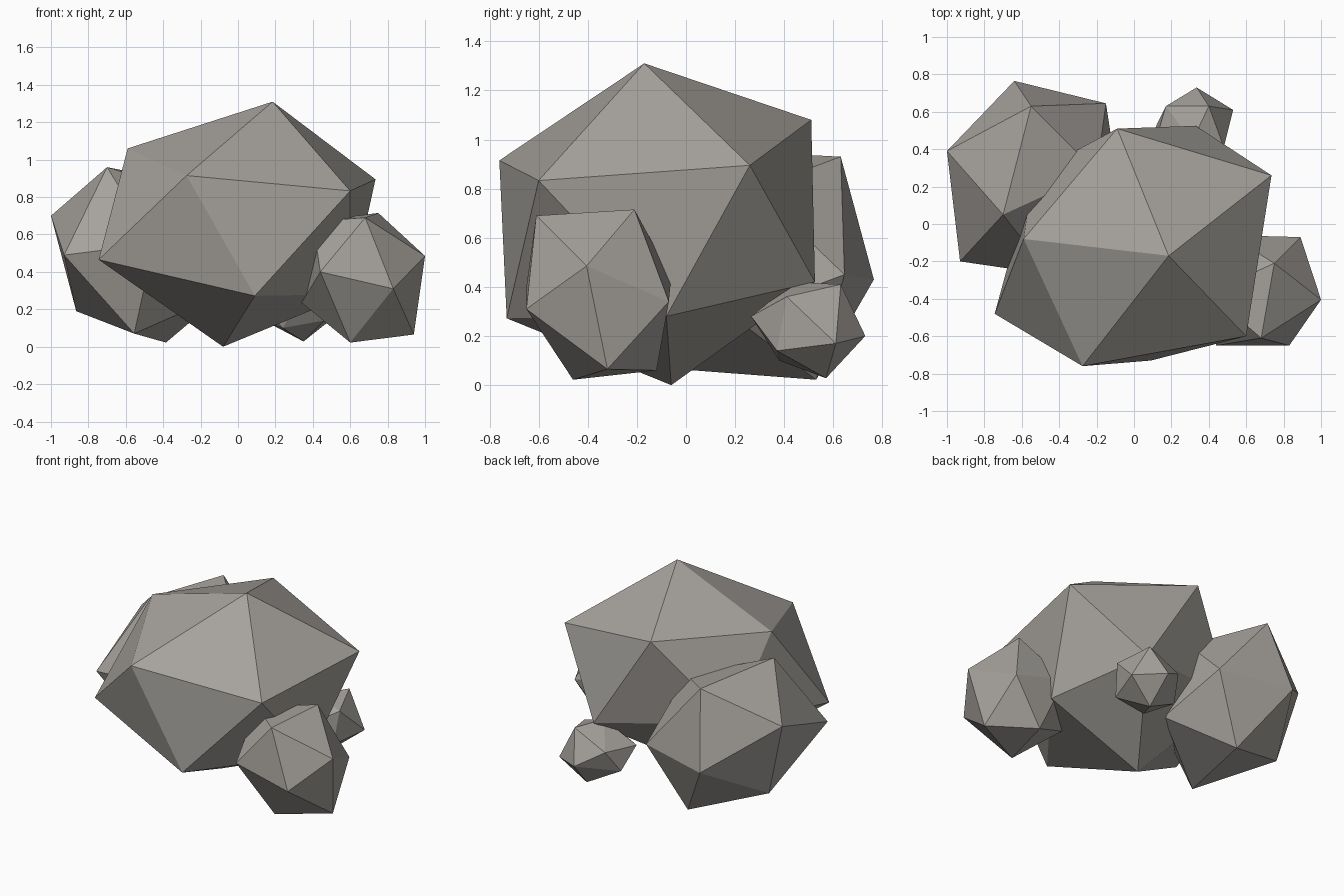
import bpy, bmesh

# Warm dark stone colour shared by all rocks
stone = bpy.data.materials.new("stone")
stone.diffuse_color = (0.38, 0.36, 0.333, 1.0)


def rock(name, corners):
    """Flat-faced boulder: a distorted icosahedron wrapped around 12 corners."""
    bm = bmesh.new()
    for c in corners:
        bm.verts.new(c)
    bmesh.ops.convex_hull(bm, input=bm.verts[:])
    bmesh.ops.recalc_face_normals(bm, faces=bm.faces[:])
    mesh = bpy.data.meshes.new(name)
    bm.to_mesh(mesh)
    bm.free()
    mesh.materials.append(stone)
    obj = bpy.data.objects.new(name, mesh)
    bpy.context.collection.objects.link(obj)
    return obj


# Each rock: top corner, upper ring of five, lower ring of five, bottom corner
rock("main_boulder", [
    (0.185, -0.17, 1.31),
    (-0.59, -0.08, 1.06), (-0.09, 0.51, 1.08), (0.735, 0.26, 0.895),
    (0.60, -0.60, 0.833), (-0.275, -0.76, 0.915),
    (0.60, -0.08, 0.28), (0.09, -0.73, 0.272), (-0.745, -0.48, 0.465),
    (-0.54, 0.27, 0.55), (0.33, 0.525, 0.42),
    (-0.08, -0.06, 0.0)])

# Left rear rock
rock("left_rock", [
    (-0.70, 0.05, 0.96),
    (-1.0, 0.39, 0.70), (-0.55, 0.63, 0.93), (-0.20, 0.28, 0.80),
    (-0.45, -0.27, 0.55), (-0.93, -0.20, 0.49),
    (-0.08, 0.19, 0.28), (-0.555, -0.10, 0.07), (-0.865, 0.34, 0.19),
    (-0.64, 0.765, 0.43), (-0.15, 0.645, 0.45),
    (-0.385, 0.53, 0.022)])

# Right front rock
rock("right_rock", [
    (0.75, -0.21, 0.715),
    (0.68, -0.61, 0.69), (1.0, -0.405, 0.485), (0.89, -0.07, 0.34),
    (0.51, -0.06, 0.44), (0.40, -0.37, 0.67),
    (0.66, -0.12, 0.06), (0.34, -0.29, 0.235), (0.44, -0.65, 0.40),
    (0.83, -0.65, 0.31), (0.94, -0.32, 0.065),
    (0.60, -0.46, 0.022)])

# Small rear pebble
rock("rear_pebble", [
    (0.31, 0.44, 0.42),
    (0.40, 0.63, 0.41), (0.48, 0.41, 0.36), (0.33, 0.265, 0.28),
    (0.10, 0.39, 0.28), (0.17, 0.63, 0.30),
    (0.24, 0.38, 0.10), (0.12, 0.53, 0.15), (0.335, 0.73, 0.20),
    (0.53, 0.61, 0.17), (0.46, 0.37, 0.14),
    (0.35, 0.57, 0.028)])
